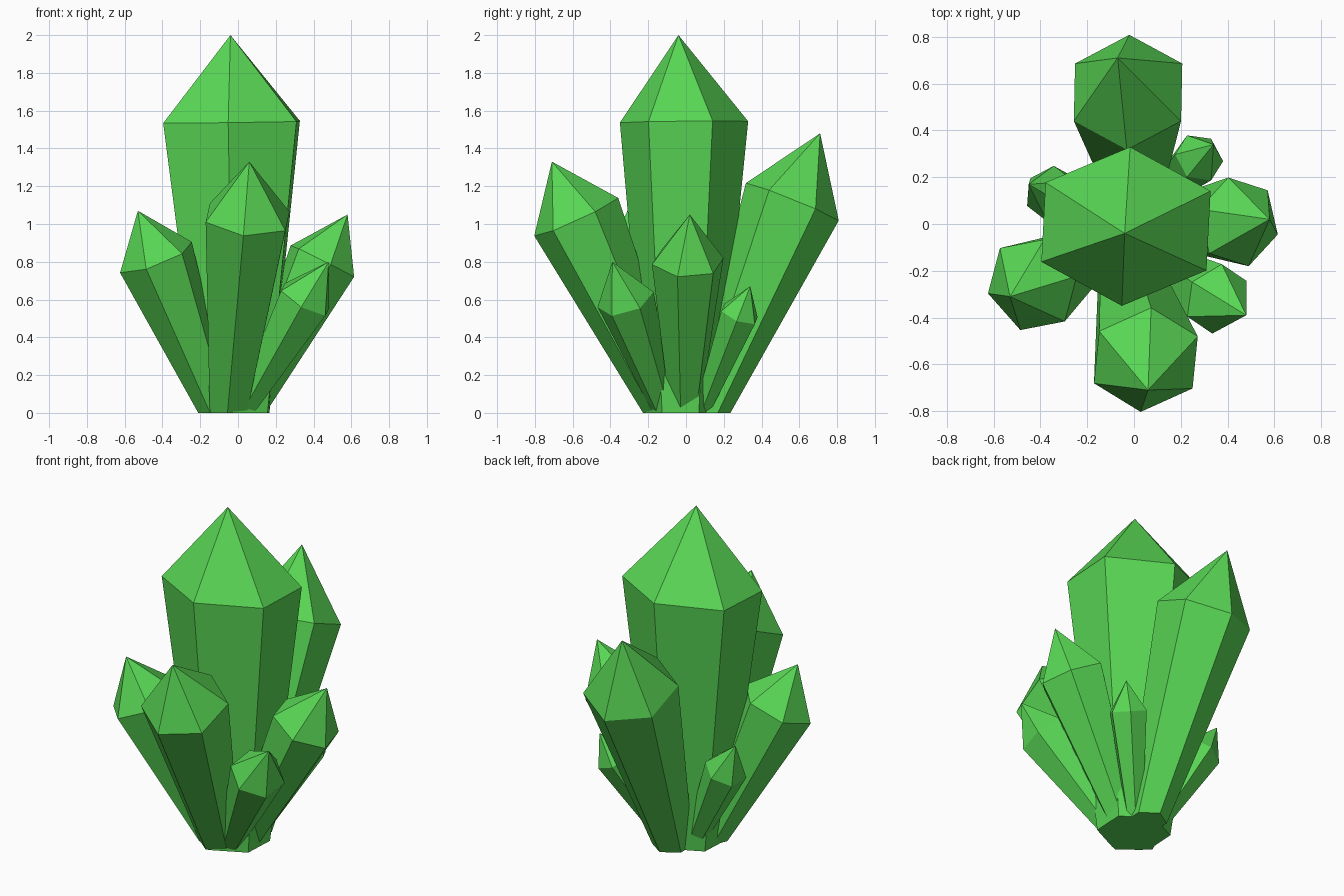
import bpy, bmesh, math
from mathutils import Vector

if "Cube" in bpy.data.objects:
    bpy.data.objects.remove(bpy.data.objects["Cube"])

green = bpy.data.materials.new("green_crystal")
green.diffuse_color = (0.10, 0.68, 0.09, 1)
green.use_nodes = True
green.node_tree.nodes["Principled BSDF"].inputs["Base Color"].default_value = green.diffuse_color


def crystal(name, base, tip, r0, r1, shoulder, twist, shift=(0, 0), stretch=1.0, sides=6):
    """Hexagonal shaft widening from base to shoulder, then a pointed cap; cut flat at z = 0.
    shift moves the shoulder ring sideways, so the cap is slightly uneven."""
    base, tip = Vector((*base, 0)), Vector(tip)
    mid = base.lerp(tip, shoulder) + Vector((*shift, 0))
    span = (mid - base) / shoulder
    axis = (tip - base).normalized()
    a = math.radians(twist)
    u = Vector((math.cos(a), math.sin(a), 0))
    u = (u - axis * u.dot(axis)).normalized()
    v = axis.cross(u)

    bm = bmesh.new()

    def ring(t, r, s):
        c = base + span * t
        return [bm.verts.new(c + u * r * math.cos(k * math.tau / sides)
                             + v * r * s * math.sin(k * math.tau / sides))
                for k in range(sides)]

    # start below the ground so the cut is complete
    low = -0.12
    slope = (r1 - r0) / shoulder
    bottom = ring(low, r0 + slope * low, 1.0)
    top = ring(shoulder, r1, stretch)
    apex = bm.verts.new(tip)
    bm.faces.new(bottom[::-1])
    for k in range(sides):
        j = (k + 1) % sides
        bm.faces.new((bottom[k], bottom[j], top[j], top[k]))
        bm.faces.new((top[k], top[j], apex))

    # flat underside
    cut = bmesh.ops.bisect_plane(bm, geom=bm.verts[:] + bm.edges[:] + bm.faces[:],
                                 plane_co=(0, 0, 0), plane_no=(0, 0, 1), clear_inner=True)
    edges = [e for e in cut["geom_cut"] if isinstance(e, bmesh.types.BMEdge)]
    bmesh.ops.holes_fill(bm, edges=edges, sides=0)
    bmesh.ops.recalc_face_normals(bm, faces=bm.faces[:])

    mesh = bpy.data.meshes.new(name)
    bm.to_mesh(mesh)
    bm.free()
    mesh.materials.append(green)
    bpy.context.collection.objects.link(bpy.data.objects.new(name, mesh))


# central crystal
crystal("main_crystal", (-0.015, -0.02), (-0.04, -0.04, 2.0), 0.195, 0.34, 0.77, 87,
        (0.0, 0.025), 1.2)
# large leaning crystals
crystal("back_crystal", (0.01, 0.11), (-0.07, 0.71, 1.48), 0.11, 0.265, 0.755, 90, (0.025, 0.0))
crystal("front_crystal", (-0.05, -0.10), (0.06, -0.71, 1.33), 0.11, 0.245, 0.78, -93, (0.015, -0.005))
crystal("left_crystal", (-0.115, -0.07), (-0.53, -0.31, 1.07), 0.085, 0.21, 0.77, 194, (0.0, -0.005))
crystal("right_crystal", (0.055, -0.005), (0.58, 0.02, 1.05), 0.08, 0.195, 0.765, -14, (-0.01, -0.005))
# small leaning crystals
crystal("front_right_crystal", (0.02, -0.11), (0.48, -0.39, 0.80), 0.06, 0.155, 0.75, -89, (-0.01, 0.0))
crystal("back_left_crystal", (-0.08, 0.05), (-0.45, 0.17, 0.74), 0.05, 0.12, 0.75, 86, (0.0, -0.01))
crystal("back_right_crystal", (0.06, 0.08), (0.34, 0.34, 0.67), 0.045, 0.11, 0.78, 0)
